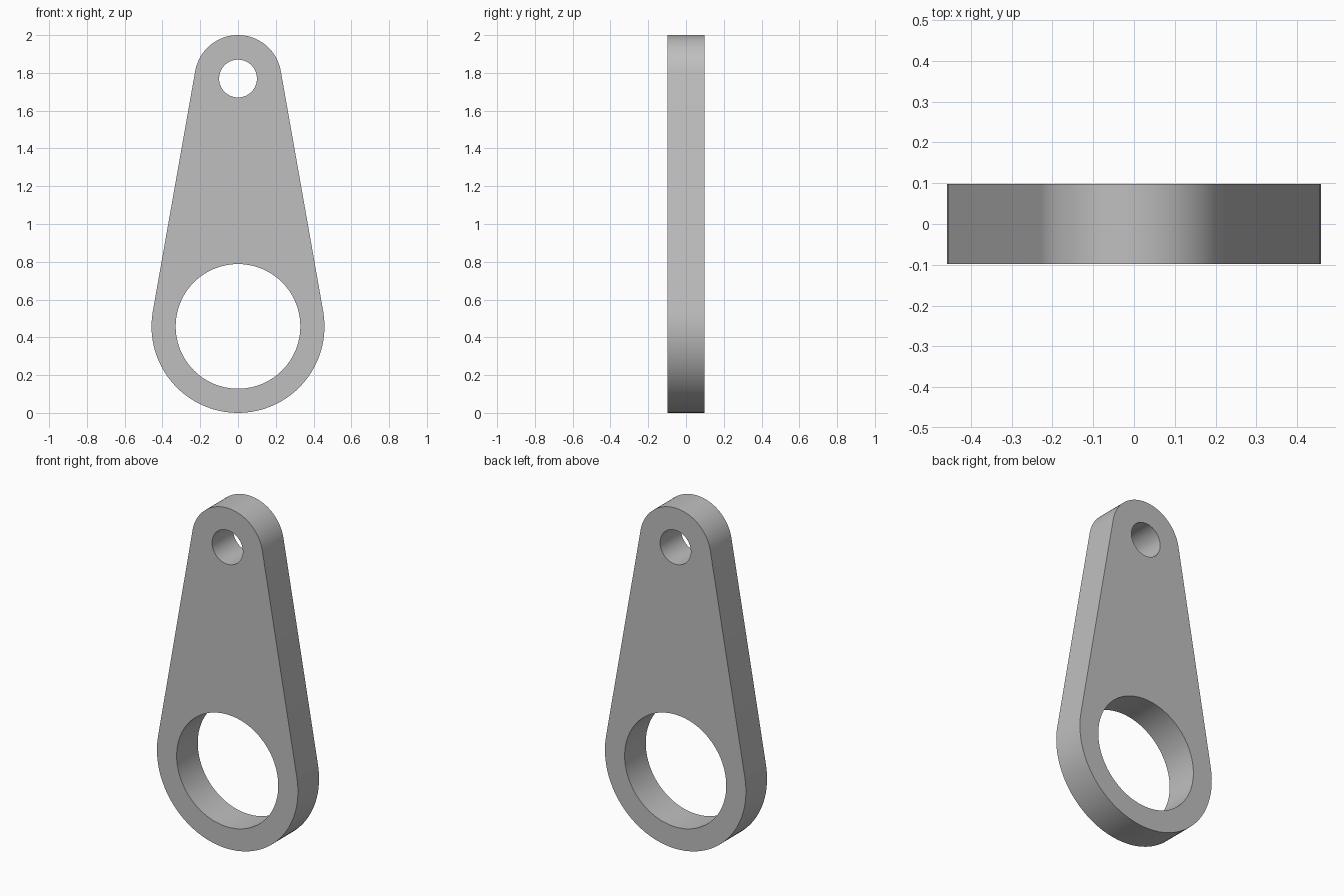
import bpy, bmesh
from math import sin, cos, pi, asin, radians

cube = bpy.data.objects.get("Cube")
if cube:
    bpy.data.objects.remove(cube, do_unlink=True)

# Link dimensions
HALF_DEPTH = 0.098
BIG_R, BIG_HOLE = 0.458, 0.33
SMALL_R, SMALL_HOLE = 0.23, 0.10
BIG_Z, SMALL_Z = BIG_R, 2 - SMALL_R
SEGMENTS = 96

grey = bpy.data.materials.new("plain grey")
grey.use_nodes = True
colour = (0.52, 0.52, 0.52, 1)
grey.diffuse_color = colour
grey.node_tree.nodes["Principled BSDF"].inputs["Base Color"].default_value = colour


def arc(z, radius, start, end, steps):
    """Points on an arc in the front plane, both ends included."""
    angles = [start + (end - start) * i / steps for i in range(steps + 1)]
    return [(radius * cos(a), -HALF_DEPTH, z + radius * sin(a)) for a in angles]


def add_loop(bm, points):
    verts = [bm.verts.new(p) for p in points]
    return [bm.edges.new((v, verts[(i + 1) % len(verts)])) for i, v in enumerate(verts)]


# Outline: two end arcs joined by their common tangents, with a round hole at each end
tilt = asin((BIG_R - SMALL_R) / (SMALL_Z - BIG_Z))
outline = (arc(SMALL_Z, SMALL_R, tilt, pi - tilt, SEGMENTS // 2)
           + arc(BIG_Z, BIG_R, pi - tilt, 2 * pi + tilt, SEGMENTS // 2))

bm = bmesh.new()
edges = add_loop(bm, outline)
for z, radius in ((BIG_Z, BIG_HOLE), (SMALL_Z, SMALL_HOLE)):
    edges += add_loop(bm, arc(z, radius, 0, 2 * pi, SEGMENTS)[:-1])
bmesh.ops.triangle_fill(bm, edges=edges, use_beauty=True, normal=(0, -1, 0))

# Thicken the plate from front to back
result = bmesh.ops.extrude_face_region(bm, geom=bm.faces[:], use_keep_orig=True)
moved = [g for g in result["geom"] if isinstance(g, bmesh.types.BMVert)]
bmesh.ops.translate(bm, verts=moved, vec=(0, 2 * HALF_DEPTH, 0))
bmesh.ops.recalc_face_normals(bm, faces=bm.faces[:])

mesh = bpy.data.meshes.new("link_plate")
bm.to_mesh(mesh)
bm.free()
mesh.materials.append(grey)

link_plate = bpy.data.objects.new("link_plate", mesh)
bpy.context.collection.objects.link(link_plate)

# Smooth rims and holes, crisp plate edges
bpy.ops.object.select_all(action="DESELECT")
link_plate.select_set(True)
bpy.context.view_layer.objects.active = link_plate
bpy.ops.object.shade_smooth_by_angle(angle=radians(30))
